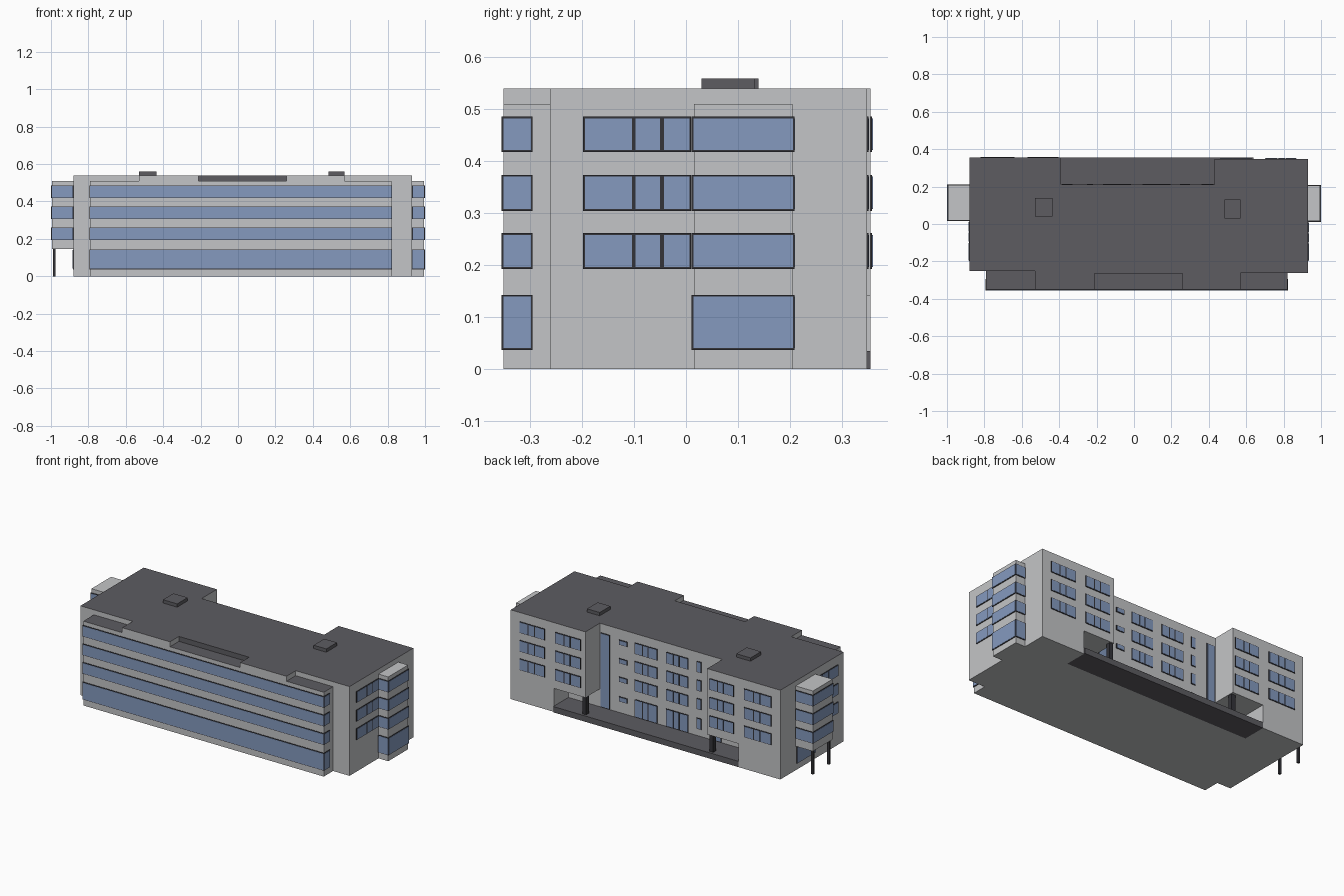
import bpy, bmesh
from mathutils import Vector

if "Cube" in bpy.data.objects:
    bpy.data.objects.remove(bpy.data.objects["Cube"])


def srgb(r, g, b):
    f = lambda c: c / 12.92 if c <= 0.04045 else ((c + 0.055) / 1.055) ** 2.4
    return (f(r / 255), f(g / 255), f(b / 255), 1)


def material(name, rgb):
    m = bpy.data.materials.new(name)
    m.diffuse_color = srgb(*rgb)
    m.use_nodes = True
    m.node_tree.nodes["Principled BSDF"].inputs["Base Color"].default_value = m.diffuse_color
    return m


WALL = material("light grey wall", (196, 197, 199))
ROOF = material("dark grey roof", (93, 92, 97))
GLASS = material("blue glass", (133, 154, 191))
FRAME = material("charcoal frame", (52, 52, 57))


def add_box(bm, x0, x1, y0, y1, z0, z1):
    v = [bm.verts.new((x, y, z)) for z in (z0, z1)
         for x, y in ((x0, y0), (x1, y0), (x1, y1), (x0, y1))]
    for f in ((3, 2, 1, 0), (4, 5, 6, 7), (0, 1, 5, 4),
              (1, 2, 6, 5), (2, 3, 7, 6), (3, 0, 4, 7)):
        bm.faces.new([v[i] for i in f])


def finish(bm, name, *mats):
    me = bpy.data.meshes.new(name)
    bm.to_mesh(me)
    bm.free()
    ob = bpy.data.objects.new(name, me)
    bpy.context.collection.objects.link(ob)
    for m in mats:
        me.materials.append(m)
    return ob


def box(name, mat, *dims):
    bm = bmesh.new()
    add_box(bm, *dims)
    return finish(bm, name, mat)


# Main body: extruded footprint
outline = [(-.88, -.25), (-.79, -.25), (-.79, -.351), (.82, -.351),
           (.82, -.262), (.93, -.262), (.93, .348), (.43, .348),
           (.43, .21), (-.39, .21), (-.39, .355), (-.88, .355)]
bm = bmesh.new()
base = bm.faces.new([bm.verts.new((x, y, 0)) for x, y in outline])
top = bmesh.ops.extrude_face_region(bm, geom=[base])
bmesh.ops.translate(bm, vec=(0, 0, .54),
                    verts=[g for g in top["geom"] if isinstance(g, bmesh.types.BMVert)])
bmesh.ops.recalc_face_normals(bm, faces=bm.faces[:])
body = finish(bm, "main_body", WALL, ROOF)

# Side bays joined on; roof notches and ground floor passage cut out
helpers = []
for op, dims in (("UNION", (.90, .995, .015, .205, 0, .51)),
                 ("UNION", (-.995, -.85, .02, .208, .145, .51)),
                 ("DIFFERENCE", (-.82, -.53, -.4, -.25, .51, .6)),
                 ("DIFFERENCE", (.57, .85, -.4, -.262, .51, .6)),
                 ("DIFFERENCE", (-.21, .26, -.4, -.265, .51, .6)),
                 ("DIFFERENCE", (-.60, .64, .21, .4, -.1, .142))):
    h = box("helper", WALL, *dims)
    h.hide_render = True
    helpers.append(h)
    mod = body.modifiers.new("shape", "BOOLEAN")
    mod.operation, mod.object, mod.solver = op, h, "EXACT"
dg = bpy.context.evaluated_depsgraph_get()
mesh = bpy.data.meshes.new_from_object(body.evaluated_get(dg))
body.modifiers.clear()
body.data = mesh
for h in helpers:
    bpy.data.objects.remove(h)
mesh.materials.clear()
for m in (WALL, ROOF):
    mesh.materials.append(m)
for p in mesh.polygons:
    c = p.center
    flat_roof = p.normal.z > .9 and c.z > .5 and -.9 < c.x < .94
    notch_back = p.normal.y < -.9 and c.z > .505 and -.3 < c.y and abs(c.x - .025) < .3
    p.material_index = 1 if flat_roof or notch_back else 0

# Roof hatches, rear plinth and columns
box("roof_hatch_left", ROOF, -.53, -.435, .04, .14, .54, .56)
box("roof_hatch_right", ROOF, .485, .57, .03, .132, .54, .56)
box("rear_plinth", ROOF, -.60, .64, .21, .355, 0, .035)
for i, x in enumerate((.43, -.42)):
    box(f"passage_column_{i}", FRAME, x, x + .025, .315, .34, .035, .142)
for i, y in enumerate((.03, .185)):
    box(f"bay_column_{i}", FRAME, -.99, -.976, y, y + .014, 0, .145)


def plate(bm, face, pos, a0, a1, z0, z1, depth):
    s = 1 if face[0] == "+" else -1
    p0, p1 = sorted((pos - s * .001, pos + s * depth))
    if face[1] == "x":
        add_box(bm, p0, p1, a0, a1, z0, z1)
    else:
        add_box(bm, a0, a1, p0, p1, z0, z1)


def windows(name, specs):
    """specs: face, wall position, start, end, z0, z1, split fractions"""
    fr, gl = bmesh.new(), bmesh.new()
    for face, pos, a0, a1, z0, z1, splits in specs:
        plate(fr, face, pos, a0, a1, z0, z1, .003)
        e = .0035
        cuts = [0, *splits, 1]
        for u, w in zip(cuts, cuts[1:]):
            plate(gl, face, pos, a0 + (a1 - a0) * u + e, a0 + (a1 - a0) * w - e,
                  z0 + e, z1 - e, .0045)
    finish(fr, name + "_frames", FRAME)
    finish(gl, name + "_glass", GLASS)


FLOORS = [(.037, .143), (.193, .262), (.305, .374), (.418, .486)]
UPPER = FLOORS[1:]
PANES = (.4, .65)

# Front ribbon windows wrapping round the bay ends
windows("front_ribbon", [s for z in FLOORS for s in (
    ("-y", -.351, -.794, .824, *z, ()),
    ("+x", .82, -.355, -.295, *z, ()),
    ("-x", -.79, -.355, -.295, *z, ()))])

# Side bay windows on three faces
windows("right_bay", [s for z in FLOORS for s in (
    ("+x", .995, .011, .209, *z, ()),
    ("-y", .015, .93, .999, *z, ()),
    ("+y", .205, .93, .999, *z, ()))])
windows("left_bay", [s for z in UPPER for s in (
    ("-x", -.995, .016, .212, *z, ()),
    ("-y", .02, -.999, -.88, *z, ()),
    ("+y", .208, -.999, -.88, *z, ()))])

# Windows in the end walls
windows("end_wall", [s for z in UPPER for s in (
    ("+x", .93, -.198, .01, *z, (.47, .73)),
    ("-x", -.88, -.198, .014, *z, (.47, .73)))]
    + [("-x", -.88, .02, .2, *FLOORS[0], ())])

# Rear wing windows
windows("rear_wing", [("+y", y, a, b, *z, PANES) for z in UPPER for y, a, b in (
    (.348, .70, .87), (.348, .46, .63), (.355, -.57, -.405), (.355, -.82, -.64))])

# Recessed rear wall: wide, slot and narrow windows, tall stair glazing
rear = [("+y", .21, a, b, *z, PANES) for z in FLOORS for a, b in ((.045, .195), (-.165, -.015))]
rear += [("+y", .21, .245, .30, z[1] - .04, z[1] - .01, ()) for z in FLOORS]
rear += [("+y", .21, -.25, -.22, z[1] - .066, z[1], ()) for z in FLOORS]
rear += [("+y", .21, a, b, .037, .486, ()) for a, b in ((.362, .424), (-.384, -.33))]
windows("rear_recess", rear)
